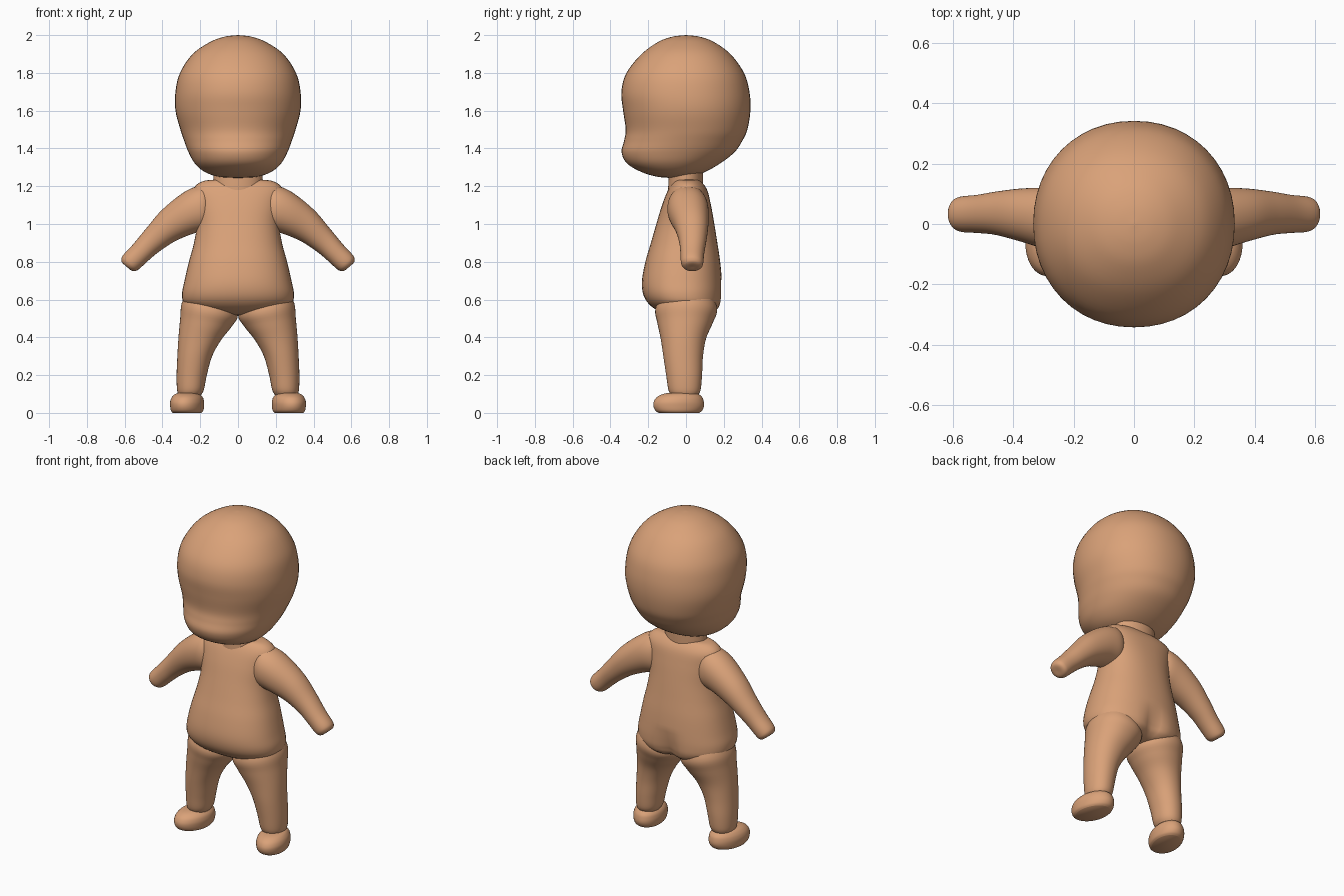
import bpy, bmesh, math

skin = bpy.data.materials.new("skin")
skin.diffuse_color = (0.70, 0.36, 0.19, 1)


def catmull(p, q, r, s, t):
    return [0.5 * (2*b + (c-a)*t + (2*a - 5*b + 4*c - d)*t*t + (3*b - a - 3*c + d)*t**3)
            for a, b, c, d in zip(p, q, r, s)]


def loft(name, rings, power=1.0, mirror=False, tweak=None, segs=48, steps=5):
    """Smooth loft. Each ring: x0, z0, x1, z1 (outline points seen from the front), y front, y back."""
    n, dense = len(rings), []
    for i in range(n - 1):
        quad = [rings[max(0, min(n - 1, i + k))] for k in (-1, 0, 1, 2)]
        dense += [catmull(*quad, j / steps) for j in range(steps)]
    dense.append(rings[-1])
    bm, loops = bmesh.new(), []
    for x0, z0, x1, z1, yf, yb in dense:
        loop = []
        for k in range(segs):
            a = 2 * math.pi * k / segs
            c, s = (math.copysign(abs(v) ** power, v) for v in (math.cos(a), math.sin(a)))
            loop.append(bm.verts.new(((x0 + x1) / 2 + (x1 - x0) / 2 * c,
                                      (yf + yb) / 2 + (yb - yf) / 2 * s,
                                      (z0 + z1) / 2 + (z1 - z0) / 2 * c)))
        loops.append(loop)
    for a, b in zip(loops, loops[1:]):
        for k in range(segs):
            bm.faces.new((a[k], a[(k+1) % segs], b[(k+1) % segs], b[k]))
    bm.faces.new(loops[0])
    bm.faces.new(loops[-1])
    if tweak:
        for v in bm.verts:
            tweak(v.co)
    bmesh.ops.remove_doubles(bm, verts=bm.verts, dist=0.0004)
    bmesh.ops.recalc_face_normals(bm, faces=bm.faces)
    me = bpy.data.meshes.new(name)
    bm.to_mesh(me)
    bm.free()
    me.materials.append(skin)
    ob = bpy.data.objects.new(name, me)
    bpy.context.collection.objects.link(ob)
    bpy.ops.object.select_all(action='DESELECT')
    ob.select_set(True)
    bpy.context.view_layer.objects.active = ob
    bpy.ops.object.shade_smooth_by_angle(angle=math.radians(50))
    if mirror:
        ob.modifiers.new("mirror", 'MIRROR')
    return ob


def level(rows):
    """Centred horizontal rings from z, half width, y front, y back."""
    return [(-w, z, w, z, f, b) for z, w, f, b in rows]


# head with protruding lower face
loft("head", level([
    (2.00, 0, 0, 0), (1.992, .07, -.07, .07), (1.965, .145, -.145, .145),
    (1.90, .24, -.235, .235), (1.80, .307, -.315, .307), (1.70, .331, -.342, .336),
    (1.60, .331, -.333, .341), (1.50, .305, -.319, .325), (1.44, .285, -.328, .298),
    (1.38, .262, -.341, .257), (1.32, .228, -.312, .18), (1.275, .175, -.235, .10),
    (1.25, .10, -.15, .03), (1.243, 0, -.06, -.06)]), power=0.95)

# neck
loft("neck", level([(1.18, .13, -.095, .09), (1.22, .13, -.093, .09), (1.27, .13, -.09, .09)]))


# torso with a soft rear cleft
def cleft(co):
    if co.y > 0 and co.z < 0.72:
        co.y -= 0.035 * math.exp(-(co.x / 0.05) ** 2) * min(1, (0.72 - co.z) / 0.14) * min(1, co.y / 0.1)


loft("torso", level([
    (1.237, 0, 0, 0), (1.236, .10, -.04, .055), (1.225, .19, -.065, .08), (1.18, .238, -.095, .112),
    (1.10, .228, -.127, .132), (1.00, .218, -.157, .15), (.90, .233, -.186, .166),
    (.80, .260, -.215, .181), (.70, .283, -.233, .19), (.63, .296, -.227, .192),
    (.58, .285, -.20, .188), (.545, .23, -.155, .17), (.522, .13, -.09, .12),
    (.515, 0, 0, 0)]), power=0.88, tweak=cleft)

# arms
loft("arm", [
    (.12, .98, .14, 1.19, -.05, .08), (.17, .965, .19, 1.205, -.095, .112),
    (.24, .948, .28, 1.172, -.092, .12), (.335, .908, .40, 1.077, -.06, .118),
    (.42, .852, .485, .978, -.037, .108), (.475, .806, .555, .893, -.03, .097),
    (.522, .763, .606, .838, -.027, .092), (.545, .751, .617, .813, -.018, .085),
    (.565, .754, .612, .794, 0, .067), (.588, .773, .588, .773, .033, .033)],
    power=0.95, mirror=True)

# legs
loft("leg", [
    (.03, .63, .26, .66, -.12, .13), (.0, .52, .298, .58, -.162, .165),
    (.035, .455, .306, .50, -.152, .142), (.09, .385, .315, .40, -.134, .106),
    (.137, .30, .321, .30, -.12, .09), (.165, .20, .325, .20, -.105, .085),
    (.18, .125, .323, .125, -.094, .078), (.195, .095, .315, .095, -.08, .065)],
    power=0.95, mirror=True)


# feet, turned slightly outward
def toe_out(co):
    co.x -= 0.12 * (co.y + 0.04)


loft("foot", [
    (.195, 0, .345, 0, -.145, .07), (.185, .012, .354, .012, -.162, .085),
    (.181, .035, .358, .035, -.172, .095), (.181, .06, .358, .06, -.17, .094),
    (.19, .085, .348, .085, -.152, .084), (.215, .103, .325, .103, -.11, .055),
    (.27, .11, .27, .11, -.03, -.03)], mirror=True, tweak=toe_out)
